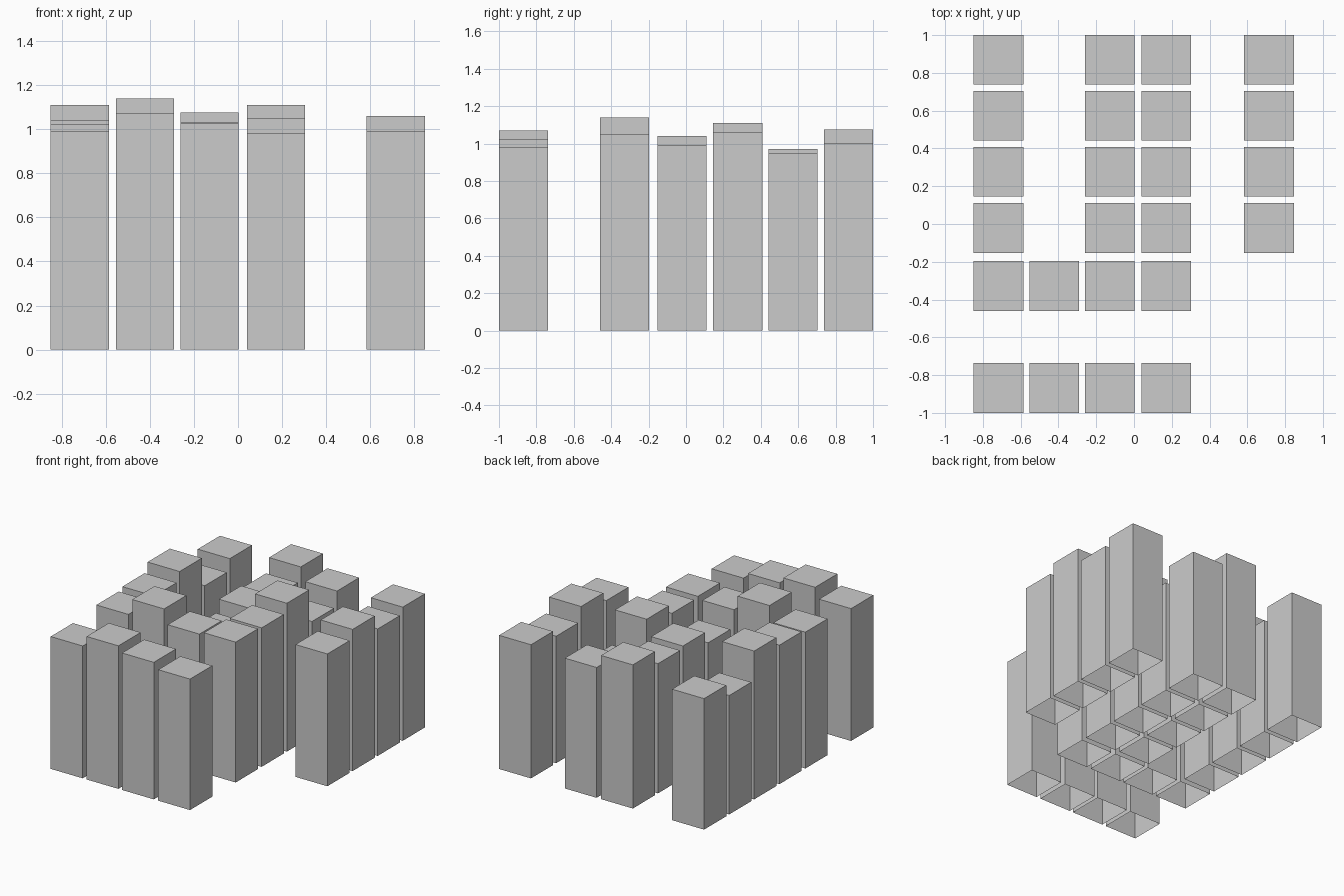
import bpy, bmesh

if "Cube" in bpy.data.objects:
    bpy.data.objects.remove(bpy.data.objects["Cube"])

# Grid of footprints: (low, high) extents per column and row
XS = [(-0.85, -0.585), (-0.553, -0.29), (-0.26, 0.003), (0.04, 0.303), (0.583, 0.847)]
YS = [(-1.0, -0.737), (-0.46, -0.197), (-0.153, 0.11), (0.145, 0.408), (0.442, 0.703), (0.738, 1.0)]

# Block heights, front row first; 0 marks an empty street cell
HEIGHTS = [
    [0.99, 1.07, 1.025, 0.98, 0],
    [1.02, 1.14, 1.03, 1.05, 0],
    [1.04, 0, 0.90, 1.04, 0.99],
    [1.11, 0, 0.99, 1.11, 1.06],
    [0.89, 0, 0.97, 0.86, 0.95],
    [0.98, 0, 1.075, 0.975, 1.00],
]


def tower(name, xr, yr, height):
    """Box standing on the ground, open underneath."""
    bm = bmesh.new()
    bmesh.ops.create_cube(bm, size=1)
    for v in bm.verts:
        v.co.x = xr[v.co.x > 0]
        v.co.y = yr[v.co.y > 0]
        v.co.z = height if v.co.z > 0 else 0
    bm.normal_update()
    base = [f for f in bm.faces if f.normal.z < -0.5]
    bmesh.ops.delete(bm, geom=base, context='FACES_ONLY')
    mesh = bpy.data.meshes.new(name)
    bm.to_mesh(mesh)
    bm.free()
    bpy.context.collection.objects.link(bpy.data.objects.new(name, mesh))


# Towers on the city grid
for r, row in enumerate(HEIGHTS):
    for c, h in enumerate(row):
        if h:
            tower(f"tower_row{r + 1}_col{c + 1}", XS[c], YS[r], h)
